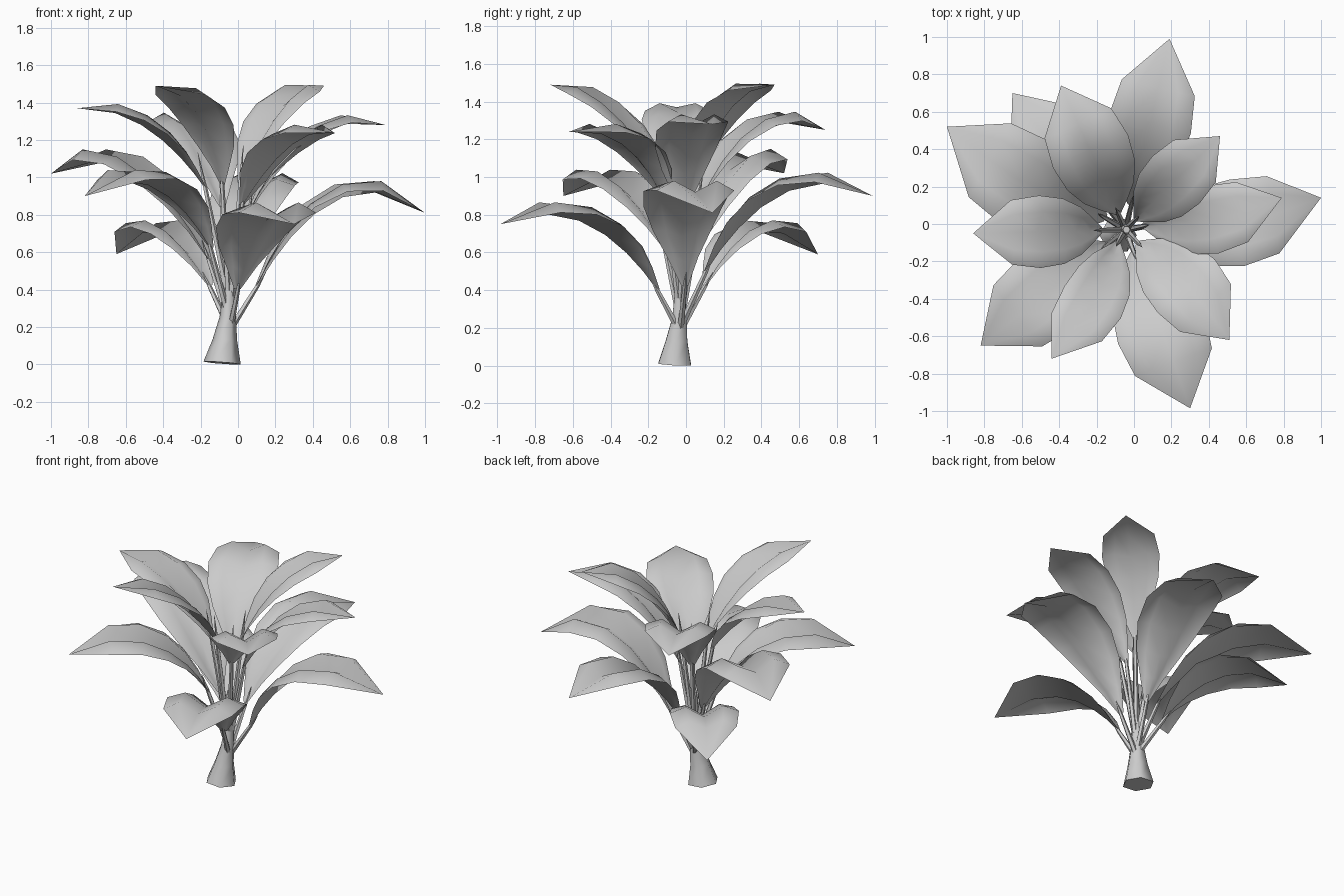
import bpy, bmesh, math
from mathutils import Vector

cube = bpy.data.objects.get("Cube")
if cube:
    bpy.data.objects.remove(cube, do_unlink=True)

grey = bpy.data.materials.new("plain grey")
grey.use_nodes = True
grey.diffuse_color = (0.6, 0.6, 0.6, 1)
grey.node_tree.nodes["Principled BSDF"].inputs["Base Color"].default_value = (0.6, 0.6, 0.6, 1)


def finish(name, bm, angle):
    mesh = bpy.data.meshes.new(name)
    bm.to_mesh(mesh)
    bm.free()
    mesh.materials.append(grey)
    obj = bpy.data.objects.new(name, mesh)
    bpy.context.collection.objects.link(obj)
    bpy.ops.object.select_all(action="DESELECT")
    bpy.context.view_layer.objects.active = obj
    obj.select_set(True)
    bpy.ops.object.shade_smooth_by_angle(angle=math.radians(angle))


def tube(name, rings, sides):
    """Capped tube through (centre, radius) rings."""
    bm = bmesh.new()
    axis = (rings[-1][0] - rings[0][0]).normalized()
    turn = Vector((0, 0, 1)).rotation_difference(axis)
    loops = []
    for centre, radius in rings:
        angles = [math.tau * i / sides for i in range(sides)]
        loops.append([bm.verts.new(centre + turn @ Vector((math.cos(a), math.sin(a), 0)) * radius)
                      for a in angles])
    for low, high in zip(loops, loops[1:]):
        for i in range(sides):
            j = (i + 1) % sides
            bm.faces.new((low[i], low[j], high[j], high[i]))
    bm.faces.new(loops[0][::-1])
    bm.faces.new(loops[-1])
    finish(name, bm, 65)


# Share of the blade length, share of the half width
OUTLINE = [(0, 0.08), (0.1, 0.36), (0.21, 0.67), (0.35, 0.92),
           (0.52, 1.02), (0.72, 0.91), (1, 0)]


def blade(name, base, bend, tip, half_width):
    """Leaf sheet on an arching midrib: each half rises, then curls down at the edge."""
    bm = bmesh.new()
    flat = (tip - base) * Vector((1, 1, 0))
    side = Vector((-flat.y, flat.x, 0)).normalized()
    rows = []
    for t, share in OUTLINE:
        mid = base * (1 - t) ** 2 + bend * (2 * t * (1 - t)) + tip * t * t
        along = ((bend - base) * (1 - t) + (tip - bend) * t).normalized()
        lift = along.cross(side)
        width = half_width * share
        crest, edge = 0.36 - 0.1 * t, 0.4 - 0.5 * t
        if share == 0:
            rows.append([bm.verts.new(mid)] * 5)
        else:
            rows.append([bm.verts.new(mid + (side * s + lift * h) * width)
                         for s, h in ((-1, edge), (-0.55, crest), (0, 0),
                                      (0.55, crest), (1, edge))])
    for a, b in zip(rows, rows[1:]):
        for i in range(4):
            corners = list(dict.fromkeys((a[i], b[i], b[i + 1], a[i + 1])))
            bm.faces.new(corners[::-1])
    finish(name, bm, 75)


# Trunk with a flared foot and a slim core
tube("trunk", [(Vector(c), r) for c, r in (
    ((-0.085, -0.06, 0.008), 0.1), ((-0.07, -0.05, 0.13), 0.066),
    ((-0.055, -0.035, 0.25), 0.044), ((-0.045, -0.03, 0.4), 0.032),
    ((-0.04, -0.03, 0.62), 0.02))], 6)

# Tip x, y, z, bend height, base distance, base height, half width, sideways bend
LEAVES = {
    "back_low": (0.19, 0.99, 0.9, 1.14, 0.14, 0.5, 0.22, 0),
    "left_low": (1.0, 0.14, 0.81, 1.16, 0.15, 0.42, 0.23, -0.12),
    "front_low": (0.3, -0.985, 0.75, 0.95, 0.13, 0.4, 0.24, 0),
    "back_right_low": (-0.65, 0.7, 0.59, 0.9, 0.17, 0.42, 0.21, 0.03),
    "front_right_middle": (-0.82, -0.65, 0.9, 1.15, 0.13, 0.62, 0.23, 0),
    "back_right_middle": (-1.0, 0.52, 1.02, 1.27, 0.13, 0.56, 0.25, 0.1),
    "left_high": (0.79, 0.14, 1.28, 1.39, 0.1, 0.8, 0.18, -0.08),
    "back_left_high": (0.46, 0.47, 1.49, 1.5, 0.08, 0.97, 0.175, 0),
    "front_left_high": (0.51, -0.62, 1.24, 1.29, 0.1, 0.85, 0.205, 0.06),
    "front_right_high": (-0.44, -0.72, 1.49, 1.46, 0.08, 0.96, 0.17, 0.08),
    "right_high": (-0.86, -0.05, 1.37, 1.39, 0.13, 0.94, 0.19, 0),
    "back_high": (-0.39, 0.74, 1.25, 1.43, 0.1, 0.84, 0.215, 0),
}
heart = Vector((-0.045, -0.03, 0))
for name, (x, y, z, bend_z, reach, base_z, half_width, sway) in LEAVES.items():
    tip = Vector((x, y, z))
    out = (Vector((x, y, 0)) - heart).normalized()
    base = heart + out * reach + Vector((0, 0, base_z))
    bend = base.lerp(tip, 0.46) + Vector((-out.y, out.x, 0)) * sway
    bend.z = bend_z
    blade(name + "_leaf", base, bend, tip, half_width)
    # Stalk tapers to a point a little way along the blade
    root = heart + out * 0.015 + Vector((0, 0, 0.2 + (base_z - 0.4) * 0.35))
    tube(name + "_stalk", [(root, 0.018), (base, 0.012),
                           (root.lerp(base, 1.35), 0.001)], 5)
